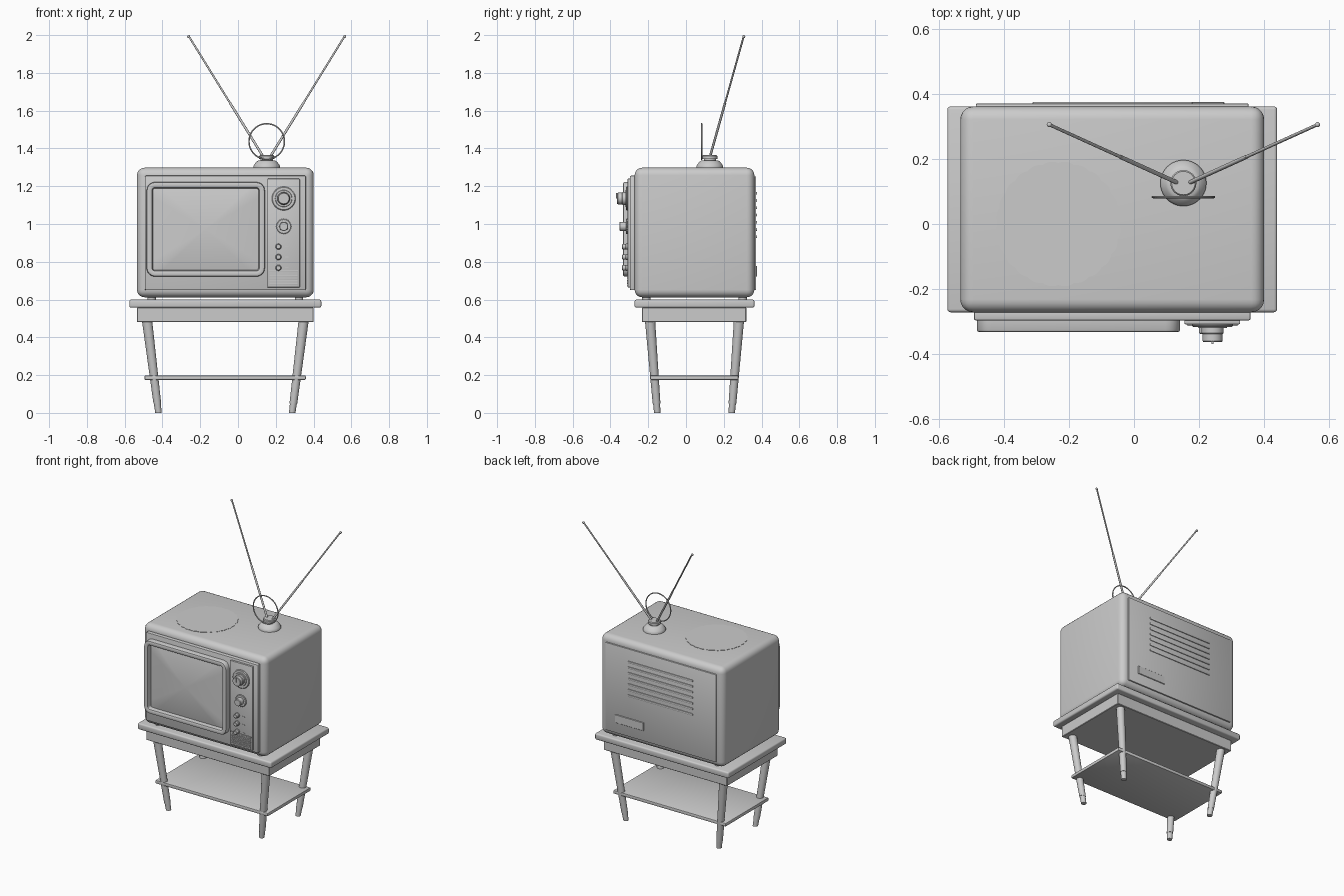
import bpy, bmesh, math
from mathutils import Vector

if "Cube" in bpy.data.objects:
    bpy.data.objects.remove(bpy.data.objects["Cube"])

grey = bpy.data.materials.new("warm grey")
grey.diffuse_color = (0.6, 0.6, 0.6, 1)
grey.use_nodes = True
grey.node_tree.nodes["Principled BSDF"].inputs["Base Color"].default_value = grey.diffuse_color
CX, CY = -0.067, 0.045          # centre of the set and its table


def finish(name, bm, angle=35):
    bmesh.ops.recalc_face_normals(bm, faces=bm.faces)
    me = bpy.data.meshes.new(name)
    bm.to_mesh(me)
    bm.free()
    me.materials.append(grey)
    ob = bpy.data.objects.new(name, me)
    bpy.context.collection.objects.link(ob)
    bpy.ops.object.select_all(action='DESELECT')
    ob.select_set(True)
    bpy.context.view_layer.objects.active = ob
    bpy.ops.object.shade_smooth_by_angle(angle=math.radians(angle))
    return ob


def box(name, x, y, z, bevel=0.0, seg=3):
    """Box from (min, max) ranges with rounded edges."""
    bm = bmesh.new()
    bmesh.ops.create_cube(bm, size=1)
    for v in bm.verts:
        for i, (a, b) in enumerate((x, y, z)):
            v.co[i] = a if v.co[i] < 0 else b
    if bevel:
        bmesh.ops.bevel(bm, geom=bm.edges[:], offset=bevel, segments=seg,
                        profile=0.5, affect='EDGES')
    return finish(name, bm)


def skin(name, rings, cap_start=True, cap_end=True, angle=35):
    """Surface through rings of equally many points."""
    bm = bmesh.new()
    loops = [[bm.verts.new(p) for p in r] for r in rings]
    n = len(loops[0])
    for a, b in zip(loops, loops[1:]):
        for i in range(n):
            bm.faces.new((a[i], a[(i + 1) % n], b[(i + 1) % n], b[i]))
    if cap_start:
        bm.faces.new(loops[0])
    if cap_end:
        bm.faces.new(loops[-1])
    return finish(name, bm, angle)


def lathe(name, origin, axis, profile, n=32, teeth=0.0):
    """Turn (radius, distance) pairs around an axis; teeth knurls the rim."""
    q = Vector((0, 0, 1)).rotation_difference(Vector(axis).normalized())
    o = Vector(origin)
    rings = []
    for r, d in profile:
        ring = []
        for i in range(n):
            a = 2 * math.pi * i / n
            k = r * (1 - teeth * (i % 2))
            ring.append(o + q @ Vector((k * math.cos(a), k * math.sin(a), d)))
        rings.append(ring)
    return skin(name, rings)


def rounded_rect(x, z, y, radius, inset=0.0, scale=1.0, n=6):
    """Rounded rectangle facing the front, at depth y."""
    mx, mz = sum(x) / 2, sum(z) / 2
    w, h = (x[1] - x[0]) / 2 - inset, (z[1] - z[0]) / 2 - inset
    r = max(radius - inset, 0.008)
    pts = []
    for k, (sx, sz) in enumerate(((1, 1), (-1, 1), (-1, -1), (1, -1))):
        for i in range(n + 1):
            a = math.pi / 2 * (k + i / n)
            pts.append((mx + scale * (sx * (w - r) + r * math.cos(a)), y,
                        mz + scale * (sz * (h - r) + r * math.sin(a))))
    return pts


# Table
box("table_top", (-0.575, 0.441), (-0.272, 0.362), (0.557, 0.600), 0.01)
box("table_apron", (-0.535, 0.401), (-0.233, 0.319), (0.48, 0.557), 0.003, 1)
box("table_shelf", (-0.495, 0.359), (-0.19, 0.277), (0.175, 0.198), 0.005, 2)
for sx in (-1, 1):
    for sy in (-1, 1):
        rings = []
        for z, r in ((0, 0.017), (0.05, 0.0185), (0.05, 0.0205), (0.485, 0.027)):
            t = z / 0.485
            px = CX + sx * (0.354 + 0.060 * t)
            py = CY + sy * (0.197 + 0.038 * t)
            rings.append([(px + r * math.cos(a * math.pi / 12),
                           py + r * math.sin(a * math.pi / 12), z) for a in range(24)])
        skin("table_leg", rings)
        lathe("cabinet_foot", (CX + sx * 0.39, CY + sy * 0.255, 0.597), (0, 0, 1),
              ((0.022, 0), (0.022, 0.03)), 20)

# Cabinet with front fascia
box("cabinet", (-0.535, 0.401), (-0.272, 0.362), (0.612, 1.298), 0.04, 5)
box("front_fascia", (-0.493, 0.359), (-0.297, -0.26), (0.65, 1.256), 0.006, 2)

# Screen surround and bulging glass
sx, sz = (-0.484, 0.142), (0.722, 1.222)
skin("screen_surround", [rounded_rect(sx, sz, y, 0.045, i) for i, y in
     ((0, -0.29), (0, -0.325), (0.003, -0.331), (0.009, -0.333),
      (0.024, -0.333), (0.029, -0.330), (0.034, -0.302))], False, False)
gx, gz = (-0.452, 0.110), (0.754, 1.190)
skin("screen_glass", [rounded_rect(gx, gz, -0.303 - 0.024 * (1 - s * s), 0.05, 0, s)
     for s in (1, 0.93, 0.85, 0.75, 0.6, 0.45, 0.3, 0.15, 0.02)], False, True)

# Control panel and dials
box("control_panel", (0.155, 0.327), (-0.309, -0.29), (0.664, 1.24), 0.004, 2)
lathe("channel_dial", (0.242, -0.305, 1.135), (0, -1, 0),
      ((0.063, 0), (0.063, 0.008), (0.059, 0.012), (0.045, 0.012), (0.043, 0.016)), 40)
lathe("channel_knob", (0.242, -0.315, 1.135), (0, -1, 0),
      ((0.034, 0), (0.034, 0.020), (0.031, 0.024), (0.031, 0.045), (0.028, 0.049)), 32)
box("channel_pointer", (0.239, 0.245), (-0.370, -0.36), (1.135, 1.165))
lathe("volume_dial", (0.242, -0.305, 0.987), (0, -1, 0),
      ((0.041, 0), (0.041, 0.010), (0.038, 0.013)), 40, 0.07)
lathe("volume_knob", (0.242, -0.315, 0.987), (0, -1, 0),
      ((0.024, 0), (0.024, 0.034), (0.021, 0.038)), 28)
for z in (0.880, 0.825, 0.768):
    lathe("small_knob", (0.214, -0.305, z), (0, -1, 0),
          ((0.016, 0), (0.016, 0.012), (0.014, 0.014), (0.014, 0.030), (0.011, 0.033)), 20)
    box("knob_mark", (0.250, 0.268), (-0.311, -0.305), (z - 0.002, z + 0.002))

# Speaker grille
box("speaker_ledge", (0.164, 0.318), (-0.314, -0.305), (0.750, 0.757))
for i in range(9):
    z = 0.674 + i * 0.0085
    box("speaker_slat", (0.168, 0.314), (-0.312, -0.305), (z, z + 0.004))

# Back cover, vent slats and rating plate
box("back_cover", (-0.487, 0.353), (0.35, 0.371), (0.65, 1.252), 0.004, 2)
for i in range(7):
    z = 1.163 - i * 0.0385
    box("vent_slat", (-0.312, 0.18), (0.365, 0.376), (z - 0.007, z + 0.007), 0.003, 2)
box("rating_plate", (0.06, 0.278), (0.365, 0.376), (0.722, 0.778), 0.002, 1)

# Thin scalloped mat on the cabinet top
rings = [[(-0.233 + r * math.cos(a), r * math.sin(a), z) for a, r in
          ((math.pi * i / 96, 0.188 + 0.005 * abs(math.sin(i * math.pi / 8)))
           for i in range(192))] for z in (1.296, 1.3)]
skin("round_mat", rings)

# Antenna: base, loop and two rods with tips
lathe("antenna_base", (0.152, 0.126, 1.295), (0, 0, 1),
      ((0.071, 0), (0.071, 0.012), (0.066, 0.020), (0.054, 0.035), (0.046, 0.040),
       (0.032, 0.042), (0.032, 0.048), (0.040, 0.050), (0.040, 0.064), (0.036, 0.069)), 40)
bpy.ops.mesh.primitive_torus_add(location=(0.152, 0.083, 1.437), major_radius=0.094,
                                 minor_radius=0.0038, rotation=(math.pi / 2, 0, 0),
                                 major_segments=48, minor_segments=8)
loop = bpy.context.object
loop.name = "antenna_loop"
loop.data.materials.append(grey)
bpy.ops.object.shade_smooth_by_angle(angle=math.radians(40))
for s in (-1, 1):
    a = Vector((0.152 + s * 0.016, 0.126, 1.352))
    b = Vector((0.152 + s * 0.413, 0.306, 1.995))
    d = (b - a).length
    lathe("antenna_rod", a, b - a, ((0.0065, 0), (0.0065, d * 0.45), (0.005, d * 0.45),
                                    (0.005, d - 0.006)), 12)
    bm = bmesh.new()
    bmesh.ops.create_uvsphere(bm, u_segments=12, v_segments=8, radius=0.008)
    bmesh.ops.translate(bm, verts=bm.verts, vec=b - Vector((0, 0, 0.003)))
    finish("antenna_tip", bm)
